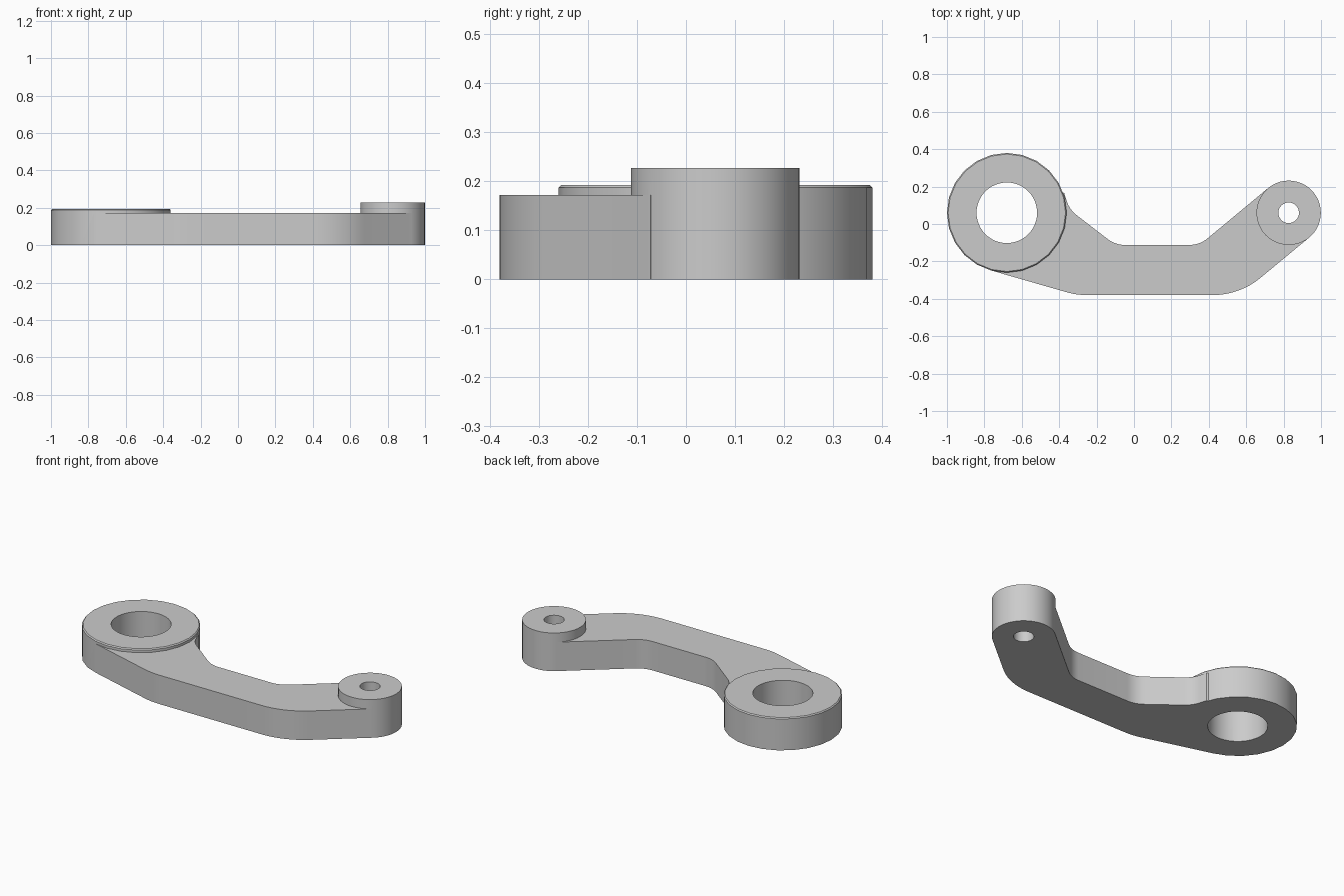
import bpy, bmesh, math
from mathutils import Vector

if "Cube" in bpy.data.objects:
    bpy.data.objects.remove(bpy.data.objects["Cube"], do_unlink=True)

GREY = (0.6, 0.6, 0.6, 1.0)
metal = bpy.data.materials.new("grey metal")
metal.use_nodes = True
metal.diffuse_color = GREY
metal.node_tree.nodes["Principled BSDF"].inputs["Base Color"].default_value = GREY

BIG = (-0.68, 0.06)
SMALL = (0.827, 0.06)


def circle(centre, radius, sides):
    return [(centre[0] + radius * math.cos(2 * math.pi * i / sides),
             centre[1] + radius * math.sin(2 * math.pi * i / sides)) for i in range(sides)]


def rounded(corners, steps=8):
    """Outline with each (x, y, radius) corner replaced by a tangent arc."""
    out = []
    for i, (x, y, r) in enumerate(corners):
        p = Vector((x, y))
        if r == 0:
            out.append((x, y))
            continue
        a = (Vector(corners[i - 1][:2]) - p).normalized()
        b = (Vector(corners[(i + 1) % len(corners)][:2]) - p).normalized()
        half = a.angle(b) / 2
        centre = p + (a + b).normalized() * (r / math.sin(half))
        reach = r / math.tan(half)
        start = (p + a * reach - centre).normalized()
        end = (p + b * reach - centre).normalized()
        for k in range(steps + 1):
            q = centre + start.slerp(end, k / steps) * r
            out.append((q.x, q.y))
    return out


def loft(name, layers):
    """Closed solid through (outline, height) layers."""
    bm = bmesh.new()
    rings = [[bm.verts.new((x, y, z)) for x, y in pts] for pts, z in layers]
    bm.faces.new(rings[0])
    bm.faces.new(rings[-1])
    for lo, hi in zip(rings, rings[1:]):
        for i in range(len(lo)):
            j = (i + 1) % len(lo)
            bm.faces.new((lo[i], lo[j], hi[j], hi[i]))
    bmesh.ops.recalc_face_normals(bm, faces=bm.faces)
    mesh = bpy.data.meshes.new(name)
    bm.to_mesh(mesh)
    bm.free()
    mesh.materials.append(metal)
    obj = bpy.data.objects.new(name, mesh)
    bpy.context.collection.objects.link(obj)
    return obj


def combine(target, other, operation):
    mod = target.modifiers.new(operation.lower(), "BOOLEAN")
    mod.operation = operation
    mod.solver = "EXACT"
    mod.object = other
    bpy.context.view_layer.objects.active = target
    bpy.ops.object.modifier_apply(modifier=mod.name)
    bpy.data.objects.remove(other, do_unlink=True)


# Bent arm, tangent to both bosses
arm_outline = rounded([
    (-0.769, -0.247, 0), (-0.307, -0.38, 0.4), (0.565, -0.38, 0.4),
    (0.937, -0.072, 0), (0.717, 0.192, 0), (0.351, -0.112, 0.15),
    (-0.10, -0.112, 0.15), (-0.345, 0.077, 0.15), (-0.373, 0.165, 0),
    (-0.55, 0.25, 0), (-0.75, 0.06, 0)])
arm = loft("lever_arm", [(arm_outline, 0), (arm_outline, 0.172)])

# Large boss with a chamfered rim, and the taller small boss
large_rim = circle(BIG, 0.32, 24)
large_boss = loft("large_boss", [(large_rim, 0), (large_rim, 0.187),
                                 (circle(BIG, 0.314, 24), 0.193)])
small_rim = circle(SMALL, 0.172, 48)
small_boss = loft("small_boss", [(small_rim, 0), (small_rim, 0.227)])
combine(arm, large_boss, "UNION")
combine(arm, small_boss, "UNION")

# Through holes
for name, centre, radius in (("large_bore", BIG, 0.162), ("small_bore", SMALL, 0.055)):
    hole = circle(centre, radius, 48)
    cutter = loft(name, [(hole, -0.1), (hole, 0.4)])
    cutter.hide_render = True
    combine(arm, cutter, "DIFFERENCE")

# Smooth curved walls, crisp edges
bpy.ops.object.select_all(action="DESELECT")
arm.select_set(True)
bpy.context.view_layer.objects.active = arm
bpy.ops.object.shade_smooth_by_angle(angle=math.radians(30))
